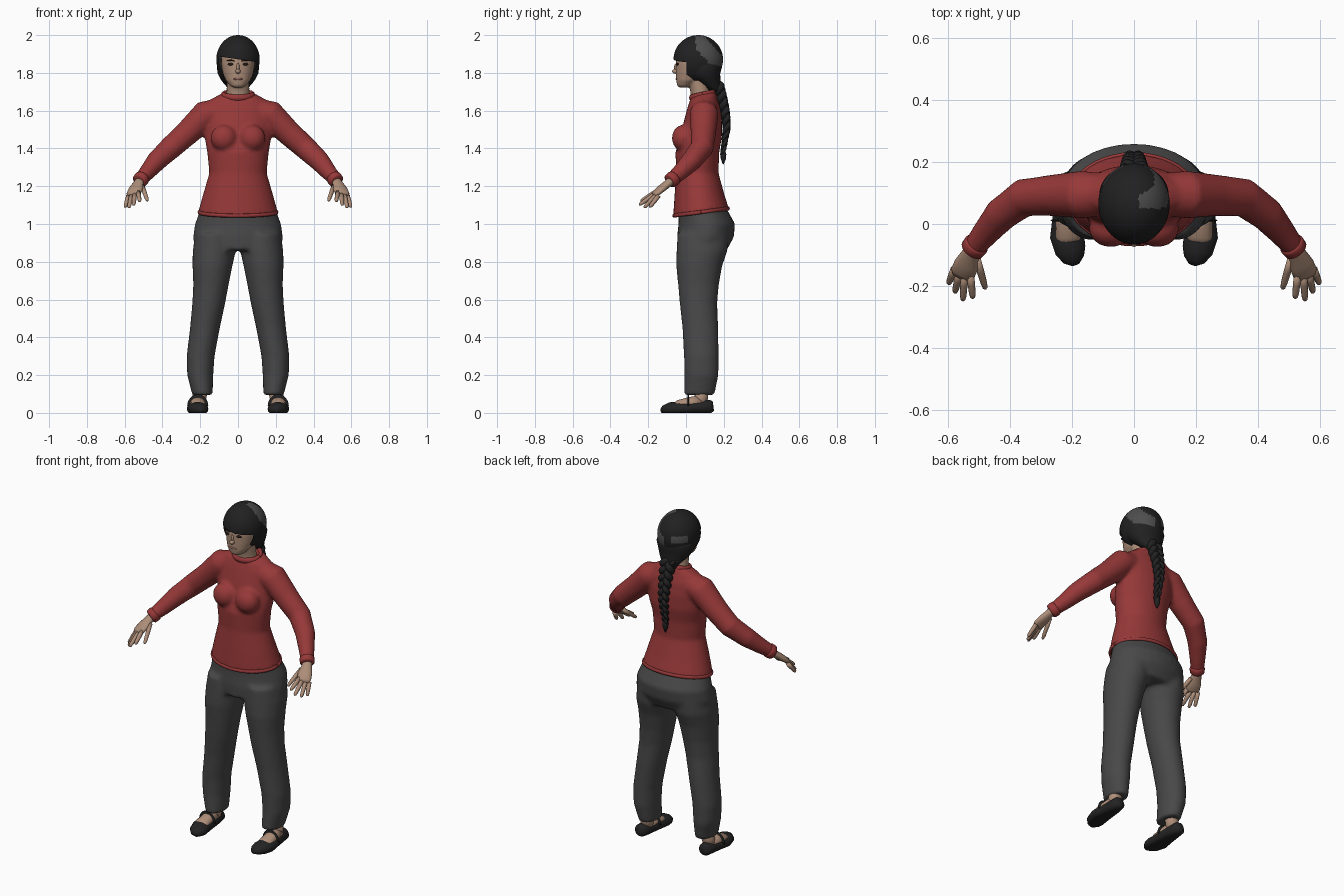
import bpy, bmesh
from math import sin, cos, pi, tau
from mathutils import Vector, Matrix

cube = bpy.data.objects.get("Cube")
if cube:
    bpy.data.objects.remove(cube, do_unlink=True)


def material(name, r, g, b):
    m = bpy.data.materials.new(name)
    m.use_nodes = True
    m.diffuse_color = (r, g, b, 1)
    node = m.node_tree.nodes["Principled BSDF"]
    node.inputs["Base Color"].default_value = (r, g, b, 1)
    node.inputs["Roughness"].default_value = 0.8
    return m


SKIN = material("skin", .42, .27, .19)
RED = material("red knit", .31, .04, .04)
GREY = material("charcoal cloth", .065, .065, .065)
HAIR = material("black hair", .015, .015, .015)
STREAK = material("grey hair streak", .075, .075, .075)
SHOE = material("black leather", .017, .017, .018)
LIPS = material("lips", .27, .13, .1)
EYE = material("dark eyes", .02, .013, .01)


def skin(bm, rings):
    """Bridge a list of point rings and cap both ends."""
    vs = [[bm.verts.new(p) for p in ring] for ring in rings]
    n = len(vs[0])
    for a, b in zip(vs, vs[1:]):
        for i in range(n):
            j = (i + 1) % n
            bm.faces.new((a[i], a[j], b[j], b[i]))
    bm.faces.new(vs[0])
    bm.faces.new(vs[-1])


def loft(bm, sections, n=32):
    """Stack level ellipses: x, y, z, half width, half depth, optional tilt."""
    rings = []
    for x, y, z, rx, ry, *tilt in sections:
        k = tilt[0] if tilt else 0
        rings.append([(x + rx * cos(i * tau / n), y + ry * sin(i * tau / n),
                       z + k * ry * sin(i * tau / n)) for i in range(n)])
    skin(bm, rings)


def tube(bm, path, s=1, ref=(0, 0, 1), n=14):
    """Sweep ellipses along a path: x, y, z, side radius, up radius."""
    pts = [Vector((s * p[0], p[1], p[2])) for p in path]
    rings = []
    for i, p in enumerate(pts):
        t = pts[min(i + 1, len(pts) - 1)] - pts[max(i - 1, 0)]
        a = t.cross(Vector(ref)).normalized()
        b = a.cross(t).normalized()
        ra, rb = path[i][3], path[i][-1]
        rings.append([p + a * ra * cos(k * tau / n) + b * rb * sin(k * tau / n) for k in range(n)])
    skin(bm, rings)


def ball(bm, loc, radii, u=24, v=16):
    bmesh.ops.create_uvsphere(bm, u_segments=u, v_segments=v, radius=1,
                              matrix=Matrix.Translation(loc) @ Matrix.Diagonal((*radii, 1)))


def band(bm, x, y, z, rx, ry, tilt, r):
    """Rolled edge following a tilted ellipse."""
    path = [(x + rx * cos(k), y + ry * sin(k), z + tilt * ry * sin(k), r, r * 1.5)
            for k in (i * tau / 40 for i in range(41))]
    tube(bm, path, n=8)


def finish(bm, name, mats, voxel=0, smooth=4):
    bmesh.ops.recalc_face_normals(bm, faces=bm.faces[:])
    me = bpy.data.meshes.new(name)
    bm.to_mesh(me)
    bm.free()
    for m in mats:
        me.materials.append(m)
    for p in me.polygons:
        p.use_smooth = True
    ob = bpy.data.objects.new(name, me)
    bpy.context.collection.objects.link(ob)
    if voxel:
        rm = ob.modifiers.new("Blend", 'REMESH')
        rm.mode, rm.voxel_size, rm.use_smooth_shade = 'VOXEL', voxel, True
        sm = ob.modifiers.new("Relax", 'SMOOTH')
        sm.factor, sm.iterations = .5, smooth
    return ob


SIDES = ((1, "left"), (-1, "right"))

# Trousers: hips and two legs blended together
bm = bmesh.new()
loft(bm, [(0, .085, 1.09, .195, .125), (0, .11, 1.0, .228, .15),
          (0, .103, .93, .238, .15), (0, .085, .86, .23, .13)])
leg = [(.125, .09, .95, .1, .135), (.126, .085, .86, .114, .135), (.135, .07, .78, .106, .122),
       (.143, .066, .68, .094, .108), (.155, .066, .58, .087, .099), (.175, .076, .45, .079, .095),
       (.198, .081, .3, .074, .092), (.2, .082, .2, .069, .09), (.188, .07, .095, .054, .081)]
for s, _ in SIDES:
    loft(bm, [(s * p[0], *p[1:]) for p in leg])
finish(bm, "trousers", [GREY], .011, 6)

# Sweater: torso, bust and sleeves blended together
bm = bmesh.new()
loft(bm, [(0, .08, 1.06, .212, .148, .13), (0, .072, 1.15, .187, .133), (0, .06, 1.27, .152, .112),
          (0, .06, 1.38, .163, .116), (0, .08, 1.46, .177, .11), (0, .09, 1.55, .18, .1),
          (0, .095, 1.62, .172, .086), (0, .095, 1.66, .145, .072), (0, .095, 1.69, .088, .066, .2)])
arm = [(.1, .095, 1.595, .07), (.17, .095, 1.58, .077), (.265, .092, 1.485, .067),
       (.355, .085, 1.405, .062), (.43, .03, 1.335, .055), (.48, -.03, 1.275, .044),
       (.522, -.083, 1.228, .035)]
for s, _ in SIDES:
    tube(bm, arm, s, n=20)
    ball(bm, (s * .075, -.015, 1.455), (.07, .06, .07))
finish(bm, "sweater", [RED], .011, 4)

# Rolled hem, collar and cuffs
bm = bmesh.new()
band(bm, 0, .08, 1.063, .207, .145, .13, .007)
finish(bm, "sweater_hem", [RED])
bm = bmesh.new()
band(bm, 0, .09, 1.682, .079, .062, .22, .012)
finish(bm, "sweater_collar", [RED])
for s, side in SIDES:
    bm = bmesh.new()
    tube(bm, [(.505, -.062, 1.247, .039), (.509, -.067, 1.242, .042), (.522, -.083, 1.228, .04),
              (.525, -.087, 1.225, .034)], s, n=20)
    finish(bm, side + "_cuff", [RED])

# Hands: flattened palm, four fingers and a thumb
finger_lines = [((.528, -.165, 1.168), (.52, -.24, 1.12)), ((.547, -.165, 1.16), (.552, -.248, 1.1)),
                ((.564, -.158, 1.154), (.578, -.222, 1.086)), ((.58, -.145, 1.15), (.598, -.193, 1.088)),
                ((.506, -.115, 1.2), (.479, -.21, 1.122))]
for s, side in SIDES:
    bm = bmesh.new()
    tube(bm, [(.515, -.07, 1.235, .027, .024), (.527, -.095, 1.215, .028, .021),
              (.54, -.13, 1.187, .04, .02), (.553, -.16, 1.162, .04, .016),
              (.558, -.172, 1.152, .03, .009)], s)
    for base, tip in finger_lines:
        a, b = Vector(base), Vector(tip)
        tube(bm, [(*a.lerp(b, f), r) for f, r in
                  ((0, .012), (.4, .012), (.8, .0105), (.95, .008), (1, .003))], s, n=10)
    finish(bm, side + "_hand", [SKIN])

# Feet, shoes and straps
for s, side in SIDES:
    bm = bmesh.new()
    tube(bm, [(.195, .085, .14, .038), (.205, .08, .08, .037), (.212, .07, .04, .036)], s, (0, 1, 0))
    tube(bm, [(.21, .08, .055, .036, .04), (.213, .02, .05, .04, .035),
              (.212, -.04, .043, .042, .025), (.205, -.075, .03, .03, .012)], s)
    finish(bm, side + "_foot", [SKIN])
    bm = bmesh.new()
    tube(bm, [(.215, .145, .035, .018, .025), (.215, .13, .033, .036, .036), (.213, .08, .03, .043, .038),
              (.214, .02, .025, .049, .034), (.216, -.04, .022, .055, .037), (.205, -.085, .02, .05, .036),
              (.194, -.115, .016, .035, .025), (.188, -.13, .012, .014, .012)], s, n=20)
    for v in bm.verts:
        v.co.z = max(v.co.z, 0)
    finish(bm, side + "_shoe", [SHOE])
    bm = bmesh.new()
    tube(bm, [(.213 + .045 * cos(k), .012, .035 + .053 * sin(k), .011, .004)
              for k in (i * pi / 12 for i in range(13))], s, (0, 0.999, 0.04), n=8)
    finish(bm, side + "_shoe_strap", [SHOE])

# Neck, head and nose
bm = bmesh.new()
loft(bm, [(0, .085, 1.64, .066, .055), (0, .075, 1.7, .06, .052), (0, .06, 1.78, .06, .055)])
loft(bm, [(0, -.015, 1.722, .022, .02), (0, -.005, 1.732, .042, .042), (0, .012, 1.76, .065, .064),
          (0, .03, 1.8, .08, .083), (0, .038, 1.845, .088, .092), (0, .045, 1.9, .088, .095),
          (0, .05, 1.95, .065, .075)])
finish(bm, "head", [SKIN], .006, 4)
bm = bmesh.new()
ball(bm, (0, -.052, 1.808), (.014, .022, .013), 16, 10)
ball(bm, (0, -.047, 1.828), (.009, .016, .026), 16, 10)
finish(bm, "nose", [SKIN])

# Eyes, brows and mouth
for s, side in SIDES:
    bm = bmesh.new()
    ball(bm, (s * .038, -.045, 1.846), (.017, .007, .007), 16, 8)
    finish(bm, side + "_eye", [EYE])
    bm = bmesh.new()
    tube(bm, [(.018, -.052, 1.863, .002), (.04, -.048, 1.868, .004), (.06, -.034, 1.864, .002)], s, n=8)
    finish(bm, side + "_brow", [EYE])
bm = bmesh.new()
ball(bm, (0, -.048, 1.768), (.024, .007, .007), 16, 8)
finish(bm, "mouth", [LIPS])

# Hair cap: cut to a side-swept fringe, with a grey streak by region
bm = bmesh.new()
ball(bm, (0, .065, 1.87), (.115, .131, .13), 64, 40)
for co, no in (((0, 0, 1.872), (.15, 0, 1)), ((0, .003, 1.8), (0, 1, 0))):
    bmesh.ops.bisect_plane(bm, geom=bm.verts[:] + bm.edges[:] + bm.faces[:], plane_co=co, plane_no=no)
gone = []
for f in bm.faces:
    c = f.calc_center_median()
    if c.y < .003 and c.z < 1.872 - .15 * c.x:
        gone.append(f)
    d = c.z - 1.96 + 1.1 * (c.y - .05)
    left_streak = c.x > .015 and c.y > .05 and -.03 < d < .085 and c.z > 1.79
    right_streak = -.1 < c.x < -.035 and c.y > .08 and 1.86 < c.z < 1.9
    f.material_index = int(left_streak or right_streak)
bmesh.ops.delete(bm, geom=gone, context='FACES')
finish(bm, "hair_cap", [HAIR, STREAK])

# Hair gathered down to the nape
bm = bmesh.new()
loft(bm, [(0, .09, 1.87, .1, .085), (0, .095, 1.83, .112, .095), (0, .093, 1.795, .107, .088),
          (0, .105, 1.76, .088, .078, -.2), (0, .135, 1.725, .058, .052, -.2),
          (0, .168, 1.69, .036, .03)])
finish(bm, "hair_nape", [HAIR])

# Braid: three woven strands and a tuft
bm = bmesh.new()
STEPS = 70
for strand in range(3):
    path = []
    for i in range(STEPS + 1):
        t = i / STEPS
        w = tau * (3 * t + strand / 3)
        taper = 1 - .6 * t
        y = .165 + .05 * sin(min(t * 1.5, 1) * pi / 2) - .02 * max(0, t - .65) / .35
        path.append((.03 * taper * sin(w), y + .015 * taper * sin(2 * w), 1.745 - .37 * t, .021 * taper))
    tube(bm, path, 1, (0, 1, 0), n=10)
tube(bm, [(0, .197, 1.385, .012), (0, .197, 1.37, .017), (0, .198, 1.345, .014), (0, .197, 1.315, .002)],
     1, (0, 1, 0))
finish(bm, "braid", [HAIR])
